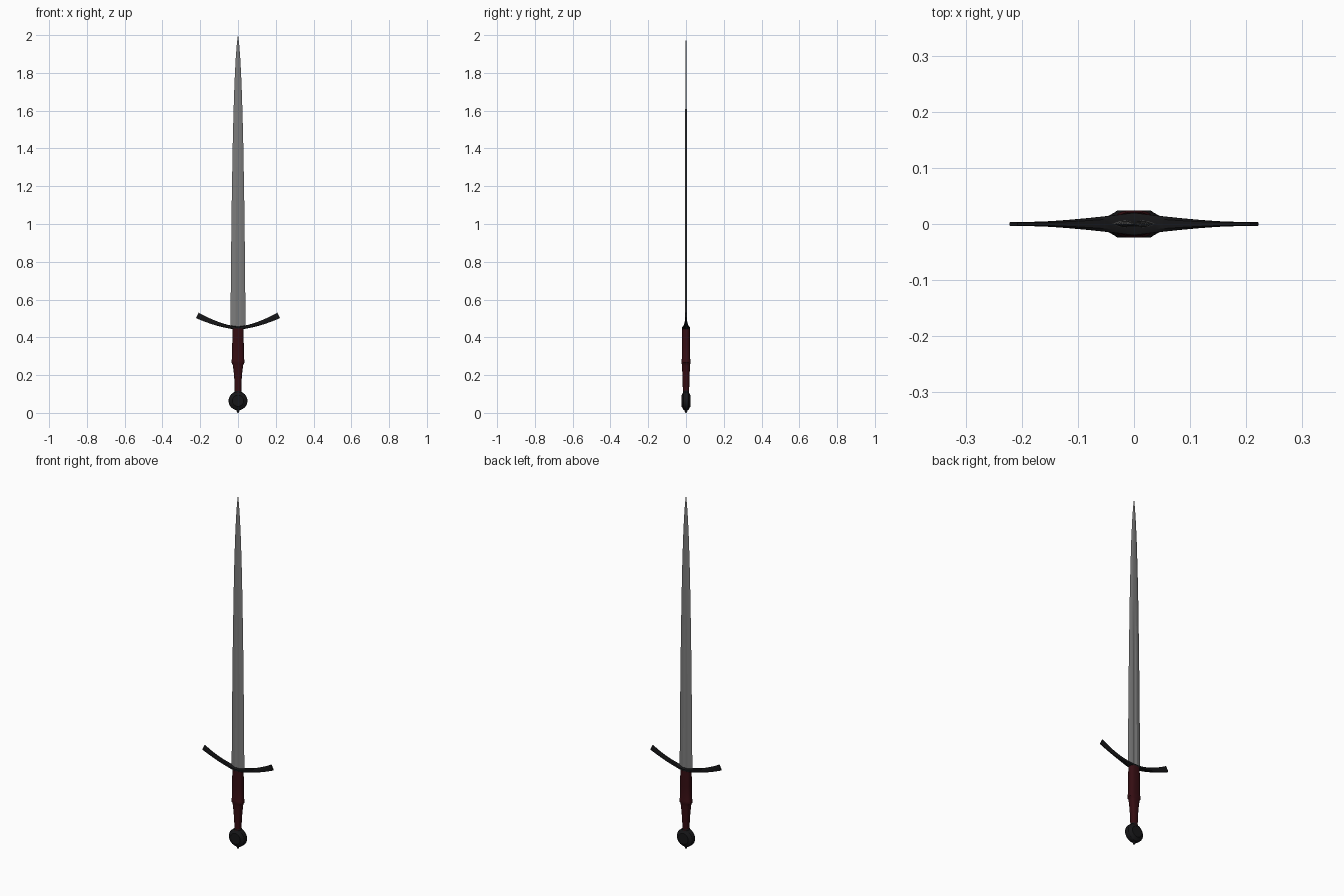
import bpy, bmesh, math

if "Cube" in bpy.data.objects:
    bpy.data.objects.remove(bpy.data.objects["Cube"])


def material(name, col):
    m = bpy.data.materials.new(name)
    m.diffuse_color = (*col, 1)
    m.use_nodes = True
    m.node_tree.nodes["Principled BSDF"].inputs["Base Color"].default_value = m.diffuse_color
    return m


STEEL = material("blade steel", (0.2, 0.2, 0.2))
IRON = material("dark iron", (0.008, 0.008, 0.009))
LEATHER = material("dark red leather", (0.035, 0.004, 0.006))


def loft(name, rings, mat, angle=30):
    """Skin a list of equal-length point rings and cap both ends."""
    bm = bmesh.new()
    vs = [[bm.verts.new(p) for p in r] for r in rings]
    n = len(vs[0])
    for a, b in zip(vs, vs[1:]):
        for i in range(n):
            j = (i + 1) % n
            bm.faces.new((a[i], a[j], b[j], b[i]))
    bm.faces.new(vs[0][::-1])
    bm.faces.new(vs[-1])
    bmesh.ops.remove_doubles(bm, verts=bm.verts, dist=1e-6)
    bmesh.ops.recalc_face_normals(bm, faces=bm.faces)
    me = bpy.data.meshes.new(name)
    bm.to_mesh(me)
    bm.free()
    ob = bpy.data.objects.new(name, me)
    bpy.context.collection.objects.link(ob)
    me.materials.append(mat)
    bpy.ops.object.select_all(action='DESELECT')
    ob.select_set(True)
    bpy.context.view_layer.objects.active = ob
    bpy.ops.object.shade_smooth_by_angle(angle=math.radians(angle))
    return ob


def oval(rx, ry, z, n=24, power=2.8):
    pts = []
    for i in range(n):
        t = 2 * math.pi * i / n
        c, s = math.cos(t), math.sin(t)
        pts.append((rx * math.copysign(abs(c) ** (2 / power), c),
                    ry * math.copysign(abs(s) ** (2 / power), s), z))
    return pts


# Blade: bevelled edges with a shallow fuller that runs out toward the tip
# (height, half width, half thickness, fuller depth)
stations = [(0.445, 0.040, 0.0065, 0.003), (0.80, 0.037, 0.006, 0.003),
            (1.10, 0.0335, 0.0055, 0.0025), (1.36, 0.029, 0.005, 0.002),
            (1.42, 0.028, 0.0048, 0.0), (1.60, 0.0235, 0.004, 0.0),
            (1.75, 0.0185, 0.0035, 0.0), (1.87, 0.0125, 0.003, 0.0),
            (1.95, 0.0065, 0.002, 0.0), (2.0, 0.0006, 0.0004, 0.0)]
blade = []
for z, w, t, d in stations:
    front = [(-w, 0), (-0.6 * w, -t * 0.8), (-0.34 * w, -t), (0, -t + d),
             (0.34 * w, -t), (0.6 * w, -t * 0.8)]
    blade.append([(x, y, z) for x, y in front] + [(-x, -y, z) for x, y in front])
loft("blade", blade, STEEL, 15)

# Crossguard: upswept bar, deep in the middle and flared flat at the ends
guard = []
L = 0.215
for i in range(-16, 17):
    u = i / 16
    x, a = u * L, abs(u)
    z = 0.450 + 0.066 * a ** 1.6
    slope = math.copysign(0.066 * 1.6 * a ** 0.6 / L, u)
    k = math.hypot(1, slope)
    h = 0.008 + 0.008 * a ** 1.5
    d = 0.004 + 0.016 * max(0, 1 - a * 1.25) ** 1.4
    sec = [(-1, -0.6), (-0.6, -1), (0.6, -1), (1, -0.6),
           (1, 0.6), (0.6, 1), (-0.6, 1), (-1, 0.6)]
    guard.append([(x - slope / k * h * q, d * p, z + h * q / k) for p, q in sec])
loft("crossguard", guard, IRON)

# Grip: broad upper half, raised band, waisted lower half
profile = [(0.105, 0.017, 0.016), (0.16, 0.018, 0.018), (0.21, 0.022, 0.0195),
           (0.25, 0.027, 0.021), (0.258, 0.029, 0.022), (0.266, 0.035, 0.0245),
           (0.278, 0.035, 0.0245), (0.287, 0.031, 0.022), (0.36, 0.0305, 0.0215),
           (0.446, 0.030, 0.020)]
loft("grip", [oval(rx, ry, z) for z, rx, ry in profile], LEATHER)

# Pommel: wheel with chamfered faces, axis along y
wheel = [(-0.024, 0.030), (-0.021, 0.034), (-0.013, 0.048), (-0.009, 0.050),
         (0.009, 0.050), (0.013, 0.048), (0.021, 0.034), (0.024, 0.030)]
N = 32
loft("pommel", [[(r * math.cos(2 * math.pi * i / N), y,
                  0.064 + r * math.sin(2 * math.pi * i / N)) for i in range(N)]
                for y, r in wheel], IRON)

# Collar above the pommel and peened tang button below it
loft("pommel_collar", [oval(0.020, 0.014, 0.100), oval(0.019, 0.017, 0.114),
                       oval(0.016, 0.015, 0.120)], IRON)
loft("tang_button", [oval(0.003, 0.003, 0.0, 12, 2), oval(0.006, 0.006, 0.004, 12, 2),
                     oval(0.008, 0.008, 0.018, 12, 2)], IRON)
